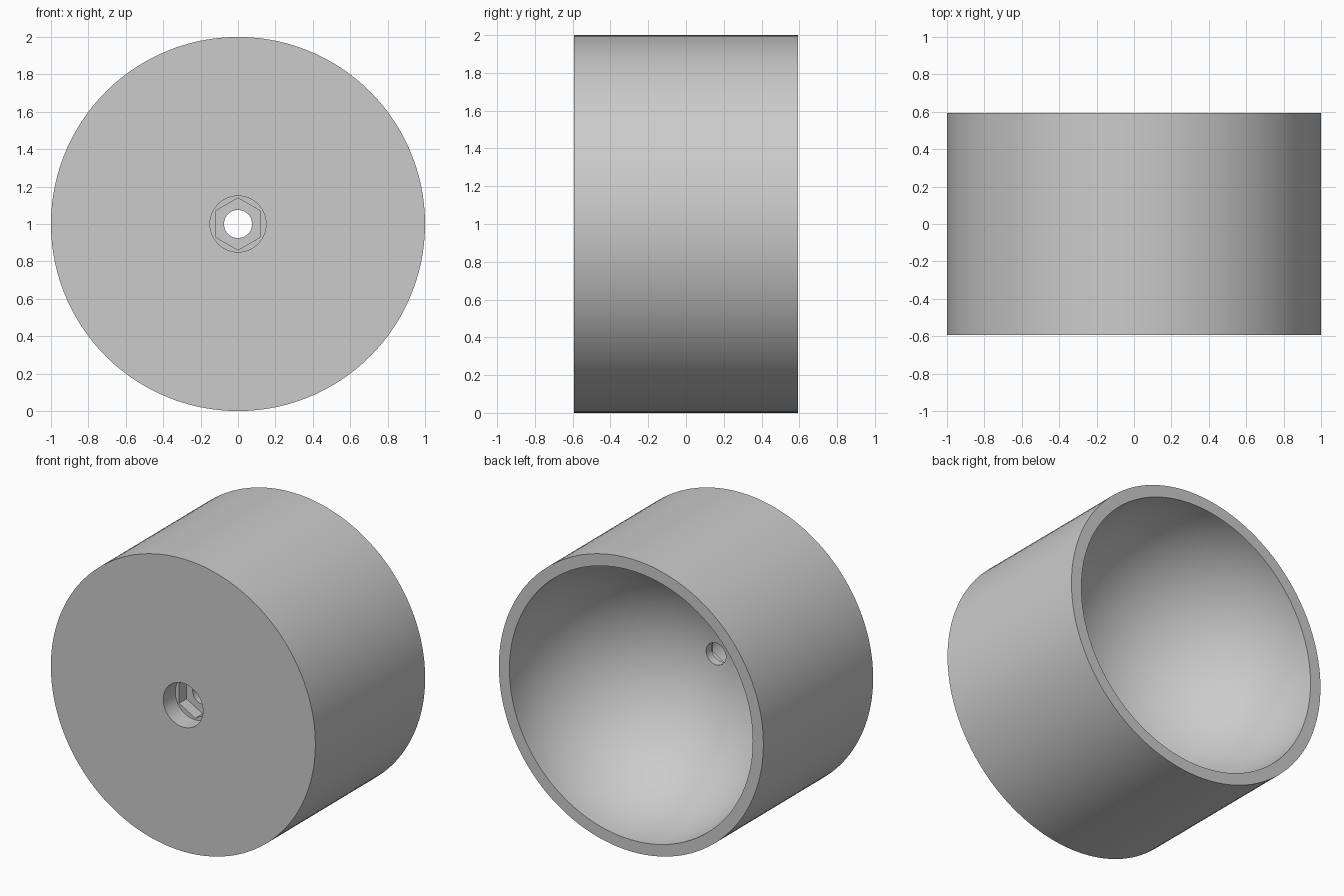
import bpy
import bmesh
from math import sin, cos, pi, radians

SEGMENTS = 120
HALF_DEPTH = 0.593
CAVITY = 0.92      # radius of the hemispherical bowl
BORE = 0.075       # radius of the through hole

if "Cube" in bpy.data.objects:
    bpy.data.objects.remove(bpy.data.objects["Cube"])

grey = bpy.data.materials.new("plain grey")
grey.use_nodes = True
colour = (0.6, 0.6, 0.6, 1)
grey.diffuse_color = colour
grey.node_tree.nodes["Principled BSDF"].inputs["Base Color"].default_value = colour


def add_ring(bm, radius, y, hexagonal=False):
    """Ring around the y axis; a hexagonal one has points at top and bottom."""
    ring = []
    for i in range(SEGMENTS):
        a = 2 * pi * i / SEGMENTS
        r = radius
        if hexagonal:
            r *= cos(pi / 6) / cos(a % (pi / 3) - pi / 6)
        ring.append(bm.verts.new((r * sin(a), y, 1 + r * cos(a))))
    return ring


# Section from the outer wall through the bolt recess, bore and bowl
front = -HALF_DEPTH
recess_floor = front + 0.13
nut_floor = front + 0.21
section = [
    (1.0, HALF_DEPTH, False),
    (1.0, front, False),
    (0.15, front, False),
    (0.15, recess_floor, False),
    (0.139, recess_floor, True),
    (0.139, nut_floor, True),
    (BORE, nut_floor, False),
]

# Hemispherical bowl, open at the back
start = BORE / CAVITY
STEPS = 32
for i in range(STEPS + 1):
    a = start + (pi / 2 - start) * i / STEPS
    section.append((CAVITY * sin(a), HALF_DEPTH - CAVITY * cos(a), False))

bm = bmesh.new()
rings = [add_ring(bm, *point) for point in section]
for k, ring in enumerate(rings):
    following = rings[(k + 1) % len(rings)]
    for i in range(SEGMENTS):
        j = (i + 1) % SEGMENTS
        bm.faces.new((ring[i], ring[j], following[j], following[i]))
bmesh.ops.recalc_face_normals(bm, faces=bm.faces)

mesh = bpy.data.meshes.new("hollow_cylinder")
bm.to_mesh(mesh)
bm.free()
mesh.materials.append(grey)
body = bpy.data.objects.new("hollow_cylinder", mesh)
bpy.context.collection.objects.link(body)

# Smooth curved walls, crisp rims and hexagon corners
bpy.ops.object.select_all(action="DESELECT")
body.select_set(True)
bpy.context.view_layer.objects.active = body
bpy.ops.object.shade_smooth_by_angle(angle=radians(30))
